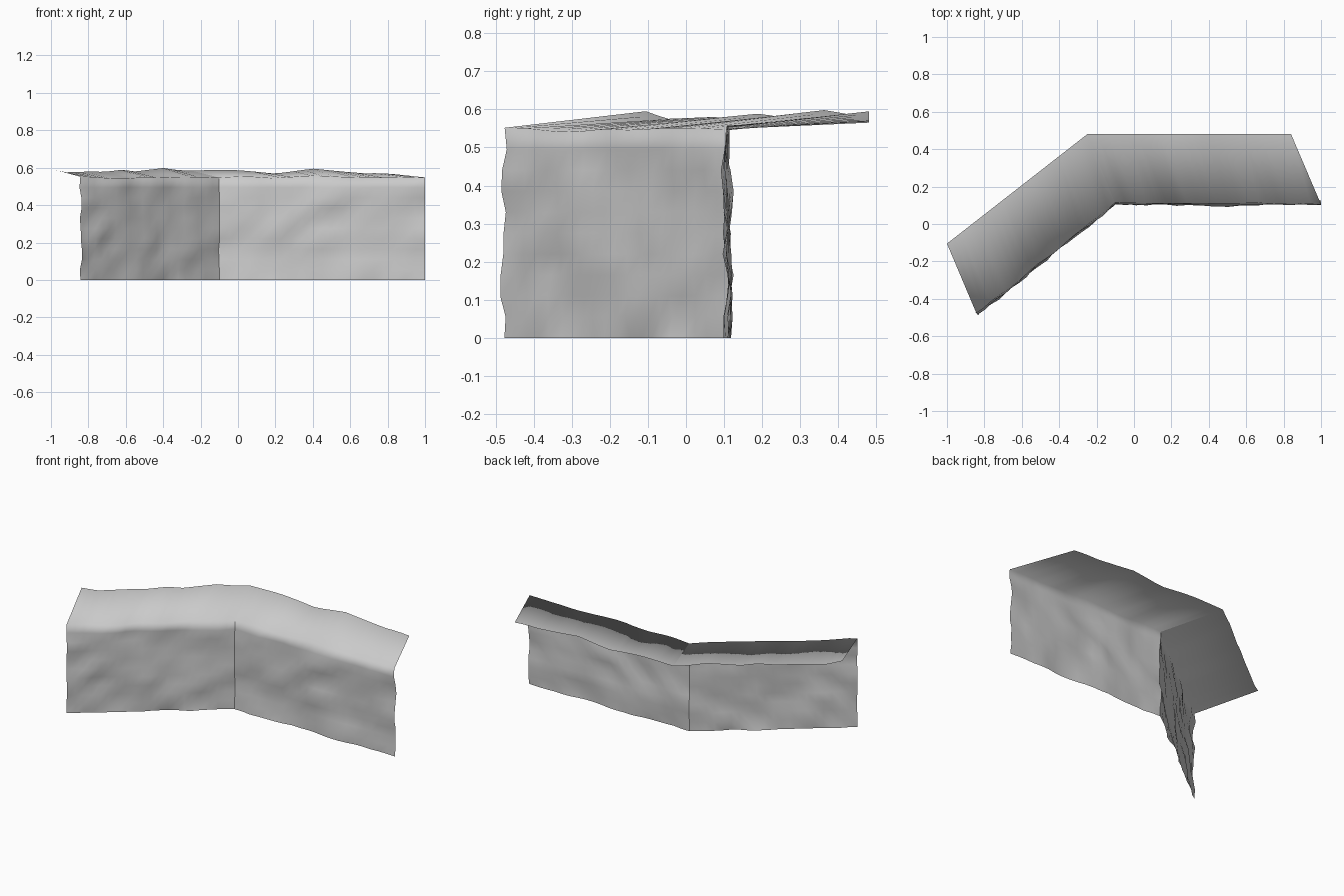
import bpy
import bmesh
from mathutils import Vector, noise

cube = bpy.data.objects.get("Cube")
if cube:
    bpy.data.objects.remove(cube, do_unlink=True)

stone = bpy.data.materials.new("grey_stone")
stone.use_nodes = True
grey = (0.6, 0.6, 0.6, 1)
stone.diffuse_color = grey
stone.node_tree.nodes["Principled BSDF"].inputs["Base Color"].default_value = grey

ROWS, COLS, HEIGHT = 10, 20, 0.55
UP = Vector((0, 0, 1))


def ridge_height(points, x):
    """Linear interpolation along the uneven rear edge."""
    for (x0, z0), (x1, z1) in zip(points, points[1:]):
        if x <= x1:
            return z0 + (z1 - z0) * (x - x0) / (x1 - x0)
    return points[-1][1]


def roughness(p):
    """Diagonal streaks of rock relief."""
    along = p.x + 0.5 * p.y
    q = Vector((along * 4, p.y * 4, (p.z - along * 0.35) * 10))
    return 0.02 * noise.noise(q) + 0.01 * noise.noise(q * 2.3)


def cliff(name, foot, rear, ridge, directions):
    """Rough wall sheet joined to a ledge that runs back from its top."""
    bm = bmesh.new()
    a, b = (Vector((*p, 0)) for p in foot)
    c, d = (Vector((*p, 0)) for p in rear)
    flat = (b - a).cross(UP).normalized()
    grid = []
    for j in range(ROWS + 1):
        row = []
        for i in range(COLS + 1):
            p = a.lerp(b, i / COLS)
            p.z = HEIGHT * j / ROWS
            out = directions.get(i, flat)
            offset = roughness(p)
            if j == ROWS:
                p.z += 0.012 * noise.noise(p * 5) - 0.002
                offset *= 0.5
            row.append(bm.verts.new(p + out * offset))
        grid.append(row)
    # Rear edge of the ledge
    back = []
    for i in range(COLS + 1):
        p = c.lerp(d, i / COLS)
        p.z = ridge_height(ridge, p.x)
        back.append(bm.verts.new(p))
    grid.append(back)
    for low, high in zip(grid, grid[1:]):
        for i in range(COLS):
            face = bm.faces.new((low[i], low[i + 1], high[i + 1], high[i]))
            face.smooth = True
    mesh = bpy.data.meshes.new(name)
    bm.to_mesh(mesh)
    bm.free()
    mesh.materials.append(stone)
    obj = bpy.data.objects.new(name, mesh)
    bpy.context.collection.objects.link(obj)


# Two sections share the bend, so both move along its bisector there
bend, rear_bend = (-0.10, 0.11), (-0.25, 0.48)
bisector = Vector((0.34, -0.94, 0))

cliff("angled_cliff", ((-0.84, -0.48), bend), ((-1.0, -0.105), rear_bend),
      [(-1.0, 0.595), (-0.93, 0.575), (-0.77, 0.58), (-0.72, 0.577),
       (-0.62, 0.589), (-0.55, 0.58), (-0.4, 0.598), (-0.31, 0.586), (-0.25, 0.585)],
      {COLS: bisector})

cliff("straight_cliff", (bend, (1.0, 0.11)), (rear_bend, (0.84, 0.48)),
      [(-0.25, 0.585), (-0.05, 0.589), (0.05, 0.583), (0.2, 0.568),
       (0.4, 0.595), (0.55, 0.58), (0.7, 0.568), (0.75, 0.572), (0.84, 0.565)],
      {0: bisector})
